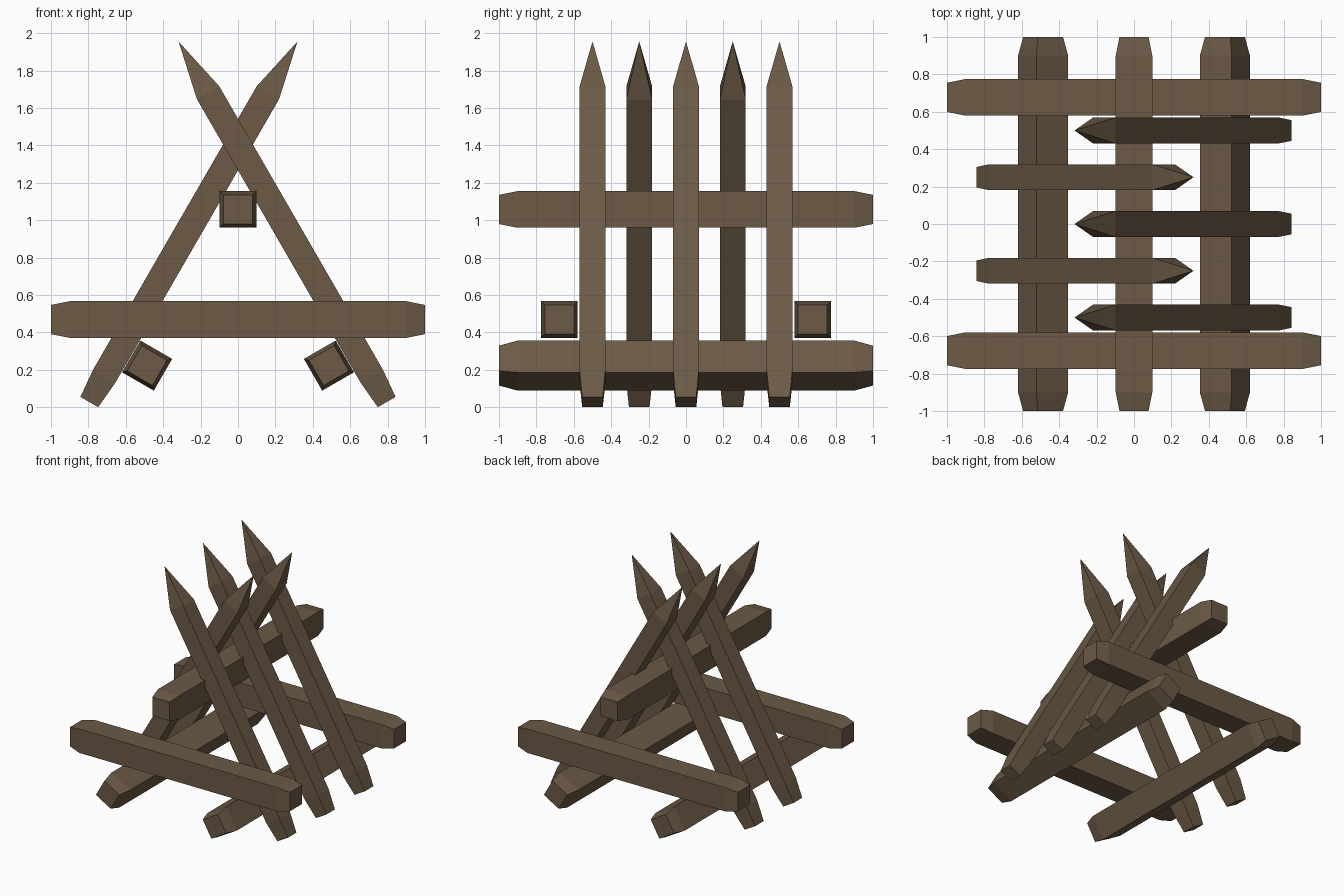
import bpy, bmesh, math
from mathutils import Matrix

if "Cube" in bpy.data.objects:
    bpy.data.objects.remove(bpy.data.objects["Cube"])

wood = bpy.data.materials.new("dark_brown_wood")
wood.diffuse_color = (0.15, 0.102, 0.061, 1)
wood.use_nodes = True
wood.node_tree.nodes["Principled BSDF"].inputs["Base Color"].default_value = wood.diffuse_color


def square_post(name, rings, matrix):
    """Loft square sections (height, half width) along local z; half width 0 makes a point."""
    bm = bmesh.new()
    loops = []
    for h, r in rings:
        pts = [(0, 0)] if r == 0 else [(-r, -r), (r, -r), (r, r), (-r, r)]
        loops.append([bm.verts.new((x, y, h)) for x, y in pts])
    for a, b in zip(loops, loops[1:]):
        for i in range(4):
            j = (i + 1) % 4
            bm.faces.new((a[i], a[j], b[0]) if len(b) == 1 else (a[i], a[j], b[j], b[i]))
    for loop in (loops[0], loops[-1]):
        if len(loop) == 4:
            bm.faces.new(loop)
    bmesh.ops.recalc_face_normals(bm, faces=bm.faces)
    mesh = bpy.data.meshes.new(name)
    bm.to_mesh(mesh)
    bm.free()
    mesh.materials.append(wood)
    obj = bpy.data.objects.new(name, mesh)
    obj.matrix_world = matrix
    bpy.context.collection.objects.link(obj)


BEAM = [(-1, 0.078), (-0.9, 0.098), (0.9, 0.098), (1, 0.078)]
STAKE = [(0, 0.055), (0.16, 0.069), (1.909, 0.069), (2.226, 0)]
along_x = Matrix.Rotation(math.pi / 2, 4, 'Y')
along_y = Matrix.Rotation(math.pi / 2, 4, 'X')

# Ridge beam under the crossing
square_post("ridge_beam", BEAM, Matrix.Translation((0, 0, 1.058)) @ along_y)

for s, side in ((-1, "a"), (1, "b")):
    # Front and back cross beams
    square_post("cross_beam_" + side, BEAM, Matrix.Translation((0, s * 0.677, 0.469)) @ along_x)
    # Tilted lower rails resting inside the stakes
    square_post("lower_rail_" + side, BEAM,
                Matrix.Translation((s * 0.486, 0, 0.223)) @ Matrix.Rotation(-s * math.pi / 6, 4, 'Y') @ along_y)

# Sharpened stakes leaning alternately left and right
for i in range(5):
    s = 1 if i % 2 == 0 else -1
    square_post("stake_%d" % (i + 1), STAKE,
                Matrix.Translation((s * 0.795, -0.5 + 0.25 * i, 0.028)) @ Matrix.Rotation(-s * math.pi / 6, 4, 'Y'))
